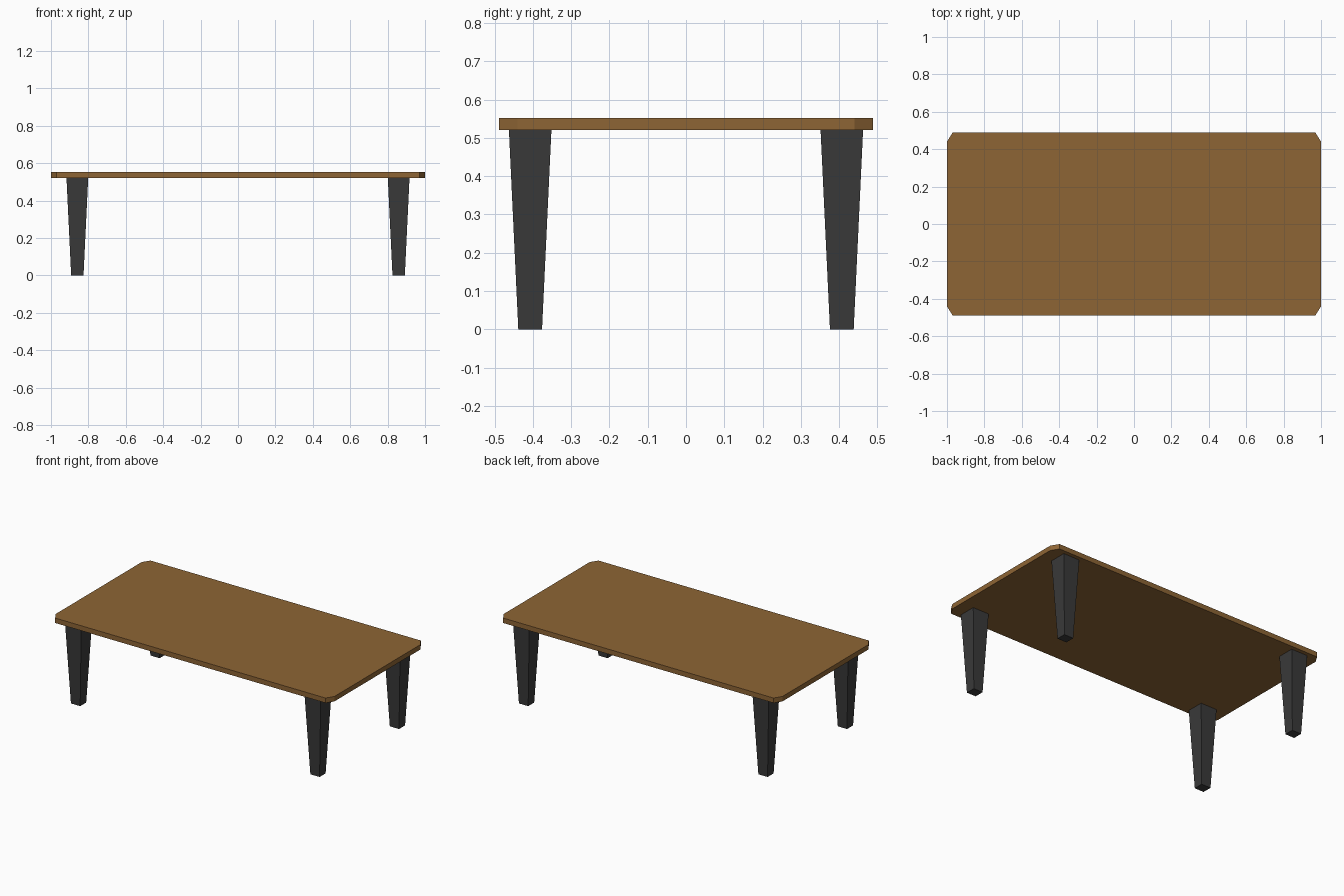
import bpy, bmesh

if "Cube" in bpy.data.objects:
    bpy.data.objects.remove(bpy.data.objects["Cube"])


def material(name, rgb):
    m = bpy.data.materials.new(name)
    m.diffuse_color = (*rgb, 1)
    m.use_nodes = True
    m.node_tree.nodes["Principled BSDF"].inputs["Base Color"].default_value = m.diffuse_color
    return m


wood = material("brown wood", (0.27, 0.13, 0.035))
dark = material("dark grey", (0.042, 0.042, 0.042))


def loft(name, lower, upper, z0, z1, mat):
    """Solid between two matching counter-clockwise outlines at z0 and z1."""
    bm = bmesh.new()
    a = [bm.verts.new((x, y, z0)) for x, y in lower]
    b = [bm.verts.new((x, y, z1)) for x, y in upper]
    bm.faces.new(a[::-1])
    bm.faces.new(b)
    n = len(a)
    for i in range(n):
        j = (i + 1) % n
        bm.faces.new((a[i], a[j], b[j], b[i]))
    me = bpy.data.meshes.new(name)
    bm.to_mesh(me)
    bm.free()
    me.materials.append(mat)
    ob = bpy.data.objects.new(name, me)
    bpy.context.collection.objects.link(ob)
    return ob


# Tabletop: thin slab with clipped corners
X, Y, CX, CY = 1.0, 0.488, 0.03, 0.048
outline = [(X, -Y + CY), (X, Y - CY), (X - CX, Y), (CX - X, Y),
           (-X, Y - CY), (-X, CY - Y), (CX - X, -Y), (X - CX, -Y)]
loft("tabletop", outline, outline, 0.52, 0.552, wood)


# Four legs: square, tapering towards the floor
def rect(cx, cy, hx, hy):
    return [(cx - hx, cy - hy), (cx + hx, cy - hy), (cx + hx, cy + hy), (cx - hx, cy + hy)]


for sx, side in ((-1, "left"), (1, "right")):
    for sy, end in ((-1, "front"), (1, "back")):
        cx, cy = sx * 0.859, sy * 0.407
        loft(f"{end}_{side}_leg", rect(cx, cy, 0.033, 0.031),
             rect(cx, cy, 0.058, 0.0555), 0, 0.52, dark)
